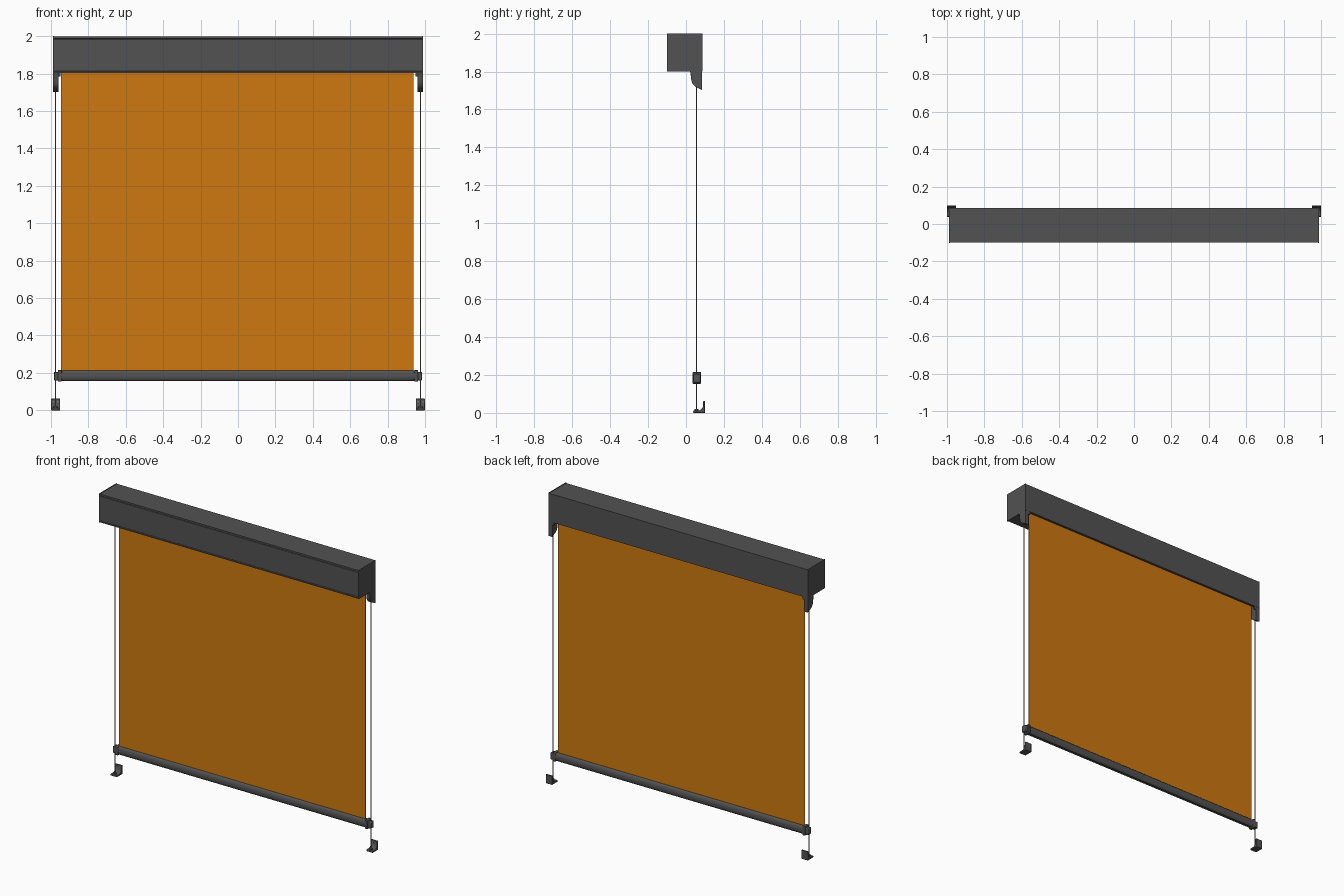
import bpy, bmesh, math
from mathutils import Matrix, Vector

if "Cube" in bpy.data.objects:
    bpy.data.objects.remove(bpy.data.objects["Cube"])


def material(name, rgb):
    m = bpy.data.materials.new(name)
    m.diffuse_color = (*rgb, 1)
    m.use_nodes = True
    m.node_tree.nodes["Principled BSDF"].inputs["Base Color"].default_value = m.diffuse_color
    return m


GREY = material("anthracite_grey", (0.085, 0.085, 0.085))
ORANGE = material("orange_fabric", (0.62, 0.19, 0.005))
STEEL = material("steel_wire", (0.22, 0.22, 0.22))


def finish(bm, name, mat, bevel=0.0):
    bmesh.ops.recalc_face_normals(bm, faces=bm.faces)
    me = bpy.data.meshes.new(name)
    bm.to_mesh(me)
    bm.free()
    ob = bpy.data.objects.new(name, me)
    bpy.context.collection.objects.link(ob)
    me.materials.append(mat)
    bpy.ops.object.select_all(action='DESELECT')
    ob.select_set(True)
    bpy.context.view_layer.objects.active = ob
    bpy.ops.object.shade_smooth_by_angle(angle=math.radians(35))
    if bevel:
        b = ob.modifiers.new("bevel", 'BEVEL')
        b.width, b.segments, b.limit_method = bevel, 2, 'ANGLE'
    return ob


def prism(name, mat, pts, x0, x1, bevel=0.0):
    """Extrude a (y, z) outline along x."""
    bm = bmesh.new()
    a, b = sorted((x0, x1))
    f = bm.faces.new([bm.verts.new((a, y, z)) for y, z in pts])
    r = bmesh.ops.extrude_face_region(bm, geom=[f])
    bmesh.ops.translate(bm, vec=(b - a, 0, 0),
                        verts=[v for v in r["geom"] if isinstance(v, bmesh.types.BMVert)])
    return finish(bm, name, mat, bevel)


def box(name, mat, x, y, z, bevel=0.0):
    return prism(name, mat, [(y[0], z[0]), (y[1], z[0]), (y[1], z[1]), (y[0], z[1])], *x, bevel)


def rod(name, mat, p, q, r, n=16):
    p, q = Vector(p), Vector(q)
    d = q - p
    bm = bmesh.new()
    rot = Vector((0, 0, 1)).rotation_difference(d).to_matrix().to_4x4()
    bmesh.ops.create_cone(bm, cap_ends=True, segments=n, radius1=r, radius2=r, depth=d.length,
                          matrix=Matrix.Translation((p + q) / 2) @ rot)
    return finish(bm, name, mat)


def arc(cy, cz, ry, rz, a0, a1, n=6):
    return [(cy + ry * math.cos(math.radians(a0 + (a1 - a0) * i / n)),
             cz + rz * math.sin(math.radians(a0 + (a1 - a0) * i / n))) for i in range(n + 1)]


WY = 0.055  # plane of the fabric and guide wires

# Cassette: hollow square section, fabric slot underneath, small grooves on the front cover
prism("cassette", GREY, [
    (0.040, 1.803), (-0.099, 1.803), (-0.099, 1.811), (-0.096, 1.813), (-0.099, 1.815),
    (-0.099, 1.983), (-0.096, 1.985), (-0.099, 1.987), (-0.099, 1.998), (0.086, 1.998),
    (0.086, 1.803), (0.070, 1.803), (0.070, 1.811), (0.078, 1.811), (0.078, 1.990),
    (-0.090, 1.990), (-0.090, 1.811), (0.040, 1.811)], -0.985, 0.985)
rod("fabric_roll", ORANGE, (-0.945, 0.005, 1.90), (0.937, 0.005, 1.90), 0.0495, 32)

# Fabric
box("fabric", ORANGE, (-0.946, 0.937), (WY - 0.0015, WY + 0.0015), (0.20, 1.90))

# Bottom bar: rounded front and back with a ballast groove below
prism("bottom_bar", GREY,
      arc(0.050, 0.185, 0.014, 0.028, 100, 250, 10)
      + [(0.052, 0.157), (0.052, 0.163), (0.063, 0.163), (0.063, 0.157)]
      + arc(0.065, 0.185, 0.014, 0.028, -70, 80, 10)
      + [(0.060, 0.213), (0.060, 0.207), (0.053, 0.207), (0.053, 0.213)], -0.95, 0.945)

for s, side in ((-1, "left"), (1, "right")):
    wx = s * 0.976
    # Cassette end plate
    box(side + "_end_plate", GREY, (s * 0.984, s * 0.99), (-0.101, 0.087), (1.801, 2.0))

    # Wire bracket below the cassette, with a curved front
    prism(side + "_wire_bracket", GREY,
          [(0.085, 1.812), (0.020, 1.812), (0.023, 1.795)]
          + arc(0.073, 1.765, 0.046, 0.052, 180, 255, 6) + [(0.085, 1.702)],
          s * 0.960, s * 0.990, 0.0015)
    box(side + "_bracket_flange", GREY, (s * 0.948, s * 0.962), (0.075, 0.085), (1.785, 1.812))

    # Guide wire
    rod(side + "_guide_wire", STEEL, (wx, WY, 0.012), (wx, WY, 1.73), 0.003, 10)

    # Bottom bar end cap and wire glider
    box(side + "_bar_cap", GREY, (s * 0.942, s * 0.962), (0.035, 0.080), (0.153, 0.216), 0.004)
    box(side + "_wire_glider", GREY, (s * 0.960, s * 0.985), (0.040, 0.076), (0.160, 0.206), 0.005)

    # Foot: base plate curving up into a wall plate
    prism(side + "_foot", GREY,
          [(0.100, 0.0), (0.040, 0.0), (0.037, 0.004), (0.040, 0.012)]
          + arc(0.062, 0.042, 0.028, 0.030, -90, 0, 6) + [(0.091, 0.062), (0.100, 0.062)],
          s * 0.951, s * 1.0, 0.004)
    rod(side + "_wire_clamp", GREY, (wx, WY, 0.008), (wx, WY, 0.020), 0.010)
    for dx in (-0.012, 0.012):
        rod(side + "_foot_screw", STEEL, (wx + dx, 0.0925, 0.046), (wx + dx, 0.0885, 0.046), 0.005, 12)
